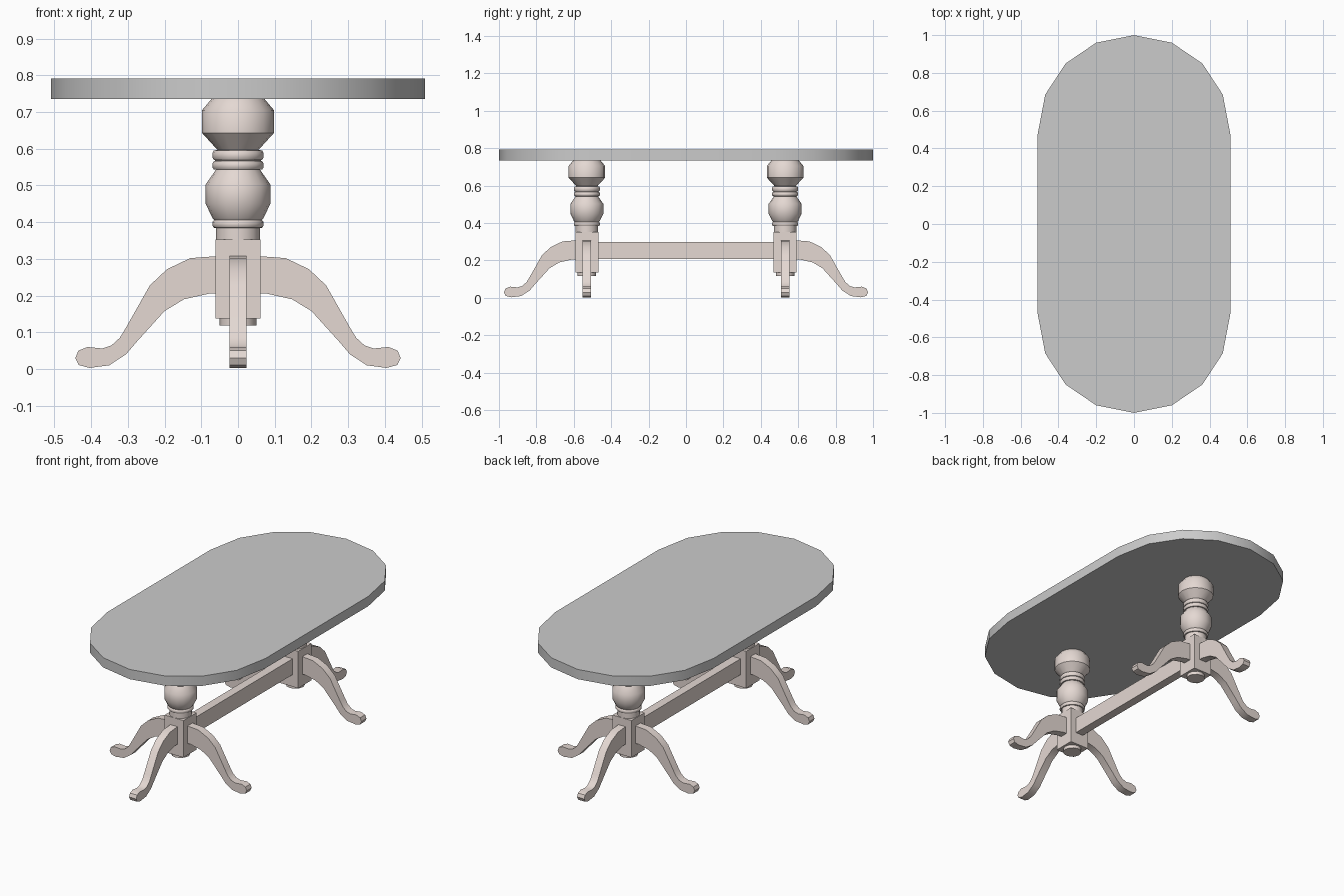
import bpy, bmesh, math
from mathutils import Matrix, Vector

if "Cube" in bpy.data.objects:
    bpy.data.objects.remove(bpy.data.objects["Cube"])

wood = bpy.data.materials.new("pale_wood")
wood.diffuse_color = (0.78, 0.69, 0.65, 1)
wood.use_nodes = True
wood.node_tree.nodes["Principled BSDF"].inputs["Base Color"].default_value = wood.diffuse_color


def finish(bm, name, mat=None, angle=40):
    bmesh.ops.recalc_face_normals(bm, faces=bm.faces)
    me = bpy.data.meshes.new(name)
    bm.to_mesh(me)
    bm.free()
    ob = bpy.data.objects.new(name, me)
    bpy.context.collection.objects.link(ob)
    if mat:
        me.materials.append(mat)
    bpy.ops.object.select_all(action='DESELECT')
    ob.select_set(True)
    bpy.context.view_layer.objects.active = ob
    bpy.ops.object.shade_smooth_by_angle(angle=math.radians(angle))
    return ob


def extrude(name, pts, vec, mat=None, matrix=Matrix()):
    bm = bmesh.new()
    f = bm.faces.new([bm.verts.new(p) for p in pts])
    new = bmesh.ops.extrude_face_region(bm, geom=[f])["geom"]
    bmesh.ops.translate(bm, vec=vec,
                        verts=[v for v in new if isinstance(v, bmesh.types.BMVert)])
    bm.transform(matrix)
    return finish(bm, name, mat)


def box(name, lo, hi, mat):
    bm = bmesh.new()
    bmesh.ops.create_cube(bm, size=1)
    lo, hi = Vector(lo), Vector(hi)
    for v in bm.verts:
        v.co = Vector((c + 0.5) * s + l for c, s, l in zip(v.co, hi - lo, lo))
    return finish(bm, name, mat)


def lathe(name, prof, y, sides, mat):
    bm = bmesh.new()
    rings = []
    for r, z in prof:
        rings.append([bm.verts.new((r * math.cos(2 * math.pi * i / sides),
                                    y + r * math.sin(2 * math.pi * i / sides), z))
                      for i in range(sides)])
    for a, b in zip(rings, rings[1:]):
        for i in range(sides):
            j = (i + 1) % sides
            bm.faces.new((a[i], a[j], b[j], b[i]))
    bm.faces.new(rings[0])
    bm.faces.new(rings[-1])
    return finish(bm, name, mat)


# table top: a quarter outline mirrored round
quarter = [(0.51, 0.475), (0.47, 0.685), (0.362, 0.85), (0.2, 0.96)]
half = quarter + [(0, 1.0)] + [(-x, y) for x, y in reversed(quarter)]
outline = half + [(-x, -y) for x, y in half]
extrude("table_top", [(x, y, 0.735) for x, y in outline], (0, 0, 0.057))

# turned column and leg profiles
column = [(0.06, 0.34), (0.06, 0.384), (0.066, 0.385), (0.07, 0.391), (0.07, 0.4),
          (0.065, 0.406), (0.07, 0.412), (0.088, 0.45), (0.088, 0.503), (0.06, 0.543),
          (0.066, 0.544), (0.07, 0.55), (0.07, 0.559), (0.066, 0.566), (0.06, 0.568),
          (0.066, 0.57), (0.07, 0.577), (0.07, 0.588), (0.066, 0.595), (0.056, 0.597),
          (0.098, 0.643), (0.098, 0.705), (0.072, 0.736)]
leg = [(0.05, 0.308), (0.13, 0.302), (0.193, 0.272), (0.24, 0.228), (0.305, 0.113),
       (0.322, 0.085), (0.345, 0.064), (0.37, 0.056), (0.41, 0.06), (0.435, 0.05),
       (0.443, 0.03), (0.434, 0.011), (0.405, 0.003), (0.351, 0.01), (0.305, 0.04),
       (0.275, 0.075), (0.2, 0.158), (0.147, 0.19), (0.08, 0.205), (0.05, 0.205)]

for end, side in (("front", -1), ("back", 1)):
    y = 0.53 * side
    lathe(end + "_column", column, y, 16, wood)
    box(end + "_block", (-0.061, y - 0.061, 0.137), (0.061, y + 0.061, 0.353), wood)
    lathe(end + "_bottom_disc", [(0.05, 0.118), (0.05, 0.14)], y, 12, wood)
    # two side legs and one outward leg
    for part, deg in (("right", 0), ("left", 180), ("outer", 90 * side)):
        m = Matrix.Translation((0, y, 0)) @ Matrix.Rotation(math.radians(deg), 4, 'Z')
        extrude(f"{end}_{part}_leg", [(d, -0.023, z) for d, z in leg],
                (0, 0.046, 0), wood, m)

# stretcher between the pedestals
box("stretcher", (-0.025, -0.5, 0.207), (0.025, 0.5, 0.3), wood)
